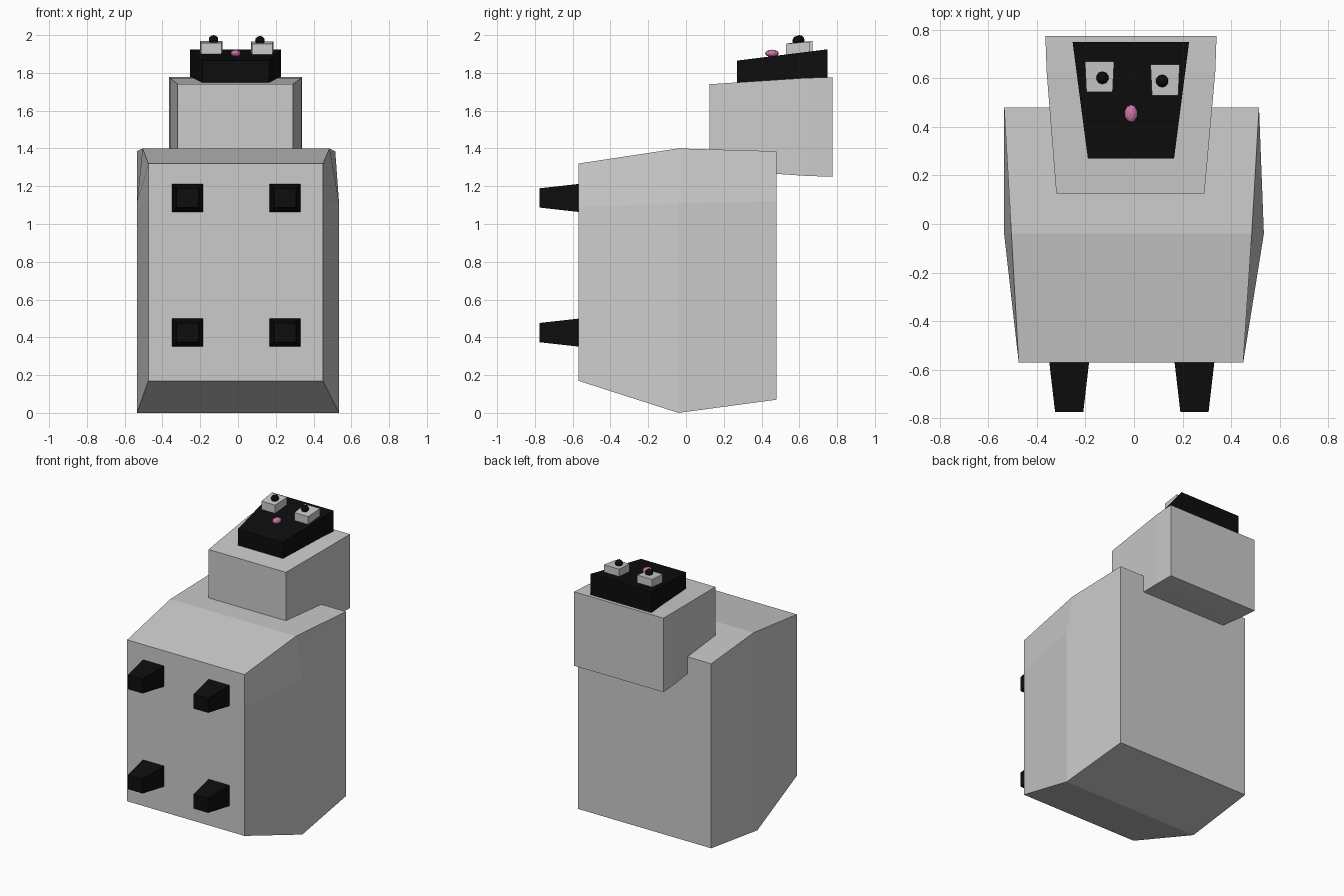
import bpy, bmesh
from mathutils import Matrix, Vector

if "Cube" in bpy.data.objects:
    bpy.data.objects.remove(bpy.data.objects["Cube"])


def material(name, rgb):
    m = bpy.data.materials.new(name)
    m.diffuse_color = (*rgb, 1)
    m.use_nodes = True
    m.node_tree.nodes["Principled BSDF"].inputs["Base Color"].default_value = m.diffuse_color
    return m


black = material("black", (0.004, 0.004, 0.004))
pink = material("pink", (0.6, 0.18, 0.38))


def finish(name, bm, mat=None):
    bmesh.ops.recalc_face_normals(bm, faces=bm.faces)
    me = bpy.data.meshes.new(name)
    bm.to_mesh(me)
    bm.free()
    ob = bpy.data.objects.new(name, me)
    bpy.context.collection.objects.link(ob)
    if mat:
        me.materials.append(mat)
    return ob


def loft(name, sections, mat=None):
    """Each section is (y, levels); levels are (x_left, x_right, z), low to high."""
    bm = bmesh.new()
    rings = []
    for y, levels in sections:
        pts = [(r, y, z) for l, r, z in levels] + [(l, y, z) for l, r, z in reversed(levels)]
        rings.append([bm.verts.new(p) for p in pts])
    for a, b in zip(rings, rings[1:]):
        n = len(a)
        for i in range(n):
            j = (i + 1) % n
            bm.faces.new((a[i], a[j], b[j], b[i]))
    bm.faces.new(rings[0])
    bm.faces.new(rings[-1])
    return finish(name, bm, mat)


def ball(name, centre, radii, mat):
    bm = bmesh.new()
    m = Matrix.Translation(Vector(centre)) @ Matrix.Diagonal((*radii, 1))
    bmesh.ops.create_icosphere(bm, subdivisions=2, radius=1, matrix=m)
    return finish(name, bm, mat)


# Body: three sections from belly (front) to back
loft("body", [
    (-0.57, [(-0.475, 0.45, 0.17), (-0.475, 0.45, 1.09), (-0.475, 0.45, 1.32)]),
    (-0.04, [(-0.535, 0.535, 0.0), (-0.535, 0.535, 1.11), (-0.505, 0.485, 1.40)]),
    (0.48, [(-0.535, 0.515, 0.07), (-0.535, 0.515, 1.12), (-0.535, 0.515, 1.385)]),
])

# Head
loft("head", [
    (0.125, [(-0.32, 0.29, 1.29), (-0.32, 0.29, 1.74)]),
    (0.63, [(-0.36, 0.335, 1.255), (-0.36, 0.335, 1.773)]),
    (0.775, [(-0.365, 0.34, 1.25), (-0.365, 0.34, 1.777)]),
])

# Black face plate on top of the head
loft("face", [
    (0.27, [(-0.19, 0.165, 1.72), (-0.19, 0.165, 1.865)]),
    (0.75, [(-0.253, 0.227, 1.74), (-0.253, 0.227, 1.925)]),
], black)

# Eyes with pupils
for side, x, y, z in (("left", -0.142, 0.607, 1.966), ("right", 0.128, 0.594, 1.962)):
    loft(side + "_eye", [
        (y - 0.064, [(x - 0.054, x + 0.054, 1.88), (x - 0.054, x + 0.054, z - 0.008)]),
        (y + 0.063, [(x - 0.06, x + 0.06, 1.89), (x - 0.06, x + 0.06, z + 0.003)]),
    ])
    ball(side + "_pupil", (x + (0.012 if x < 0 else -0.012), y - 0.005, z + 0.008),
         (0.026, 0.026, 0.026), black)

# Nose
ball("nose", (-0.012, 0.455, 1.903), (0.028, 0.037, 0.02), pink)

# Four tapered legs
for x in (-0.267, 0.249):
    for z in (0.425, 1.138):
        loft("leg", [
            (-0.775, [(x - 0.058, x + 0.058, z - 0.051), (x - 0.058, x + 0.058, z + 0.051)]),
            (-0.56, [(x - 0.083, x + 0.083, z - 0.075), (x - 0.083, x + 0.083, z + 0.075)]),
        ], black)
